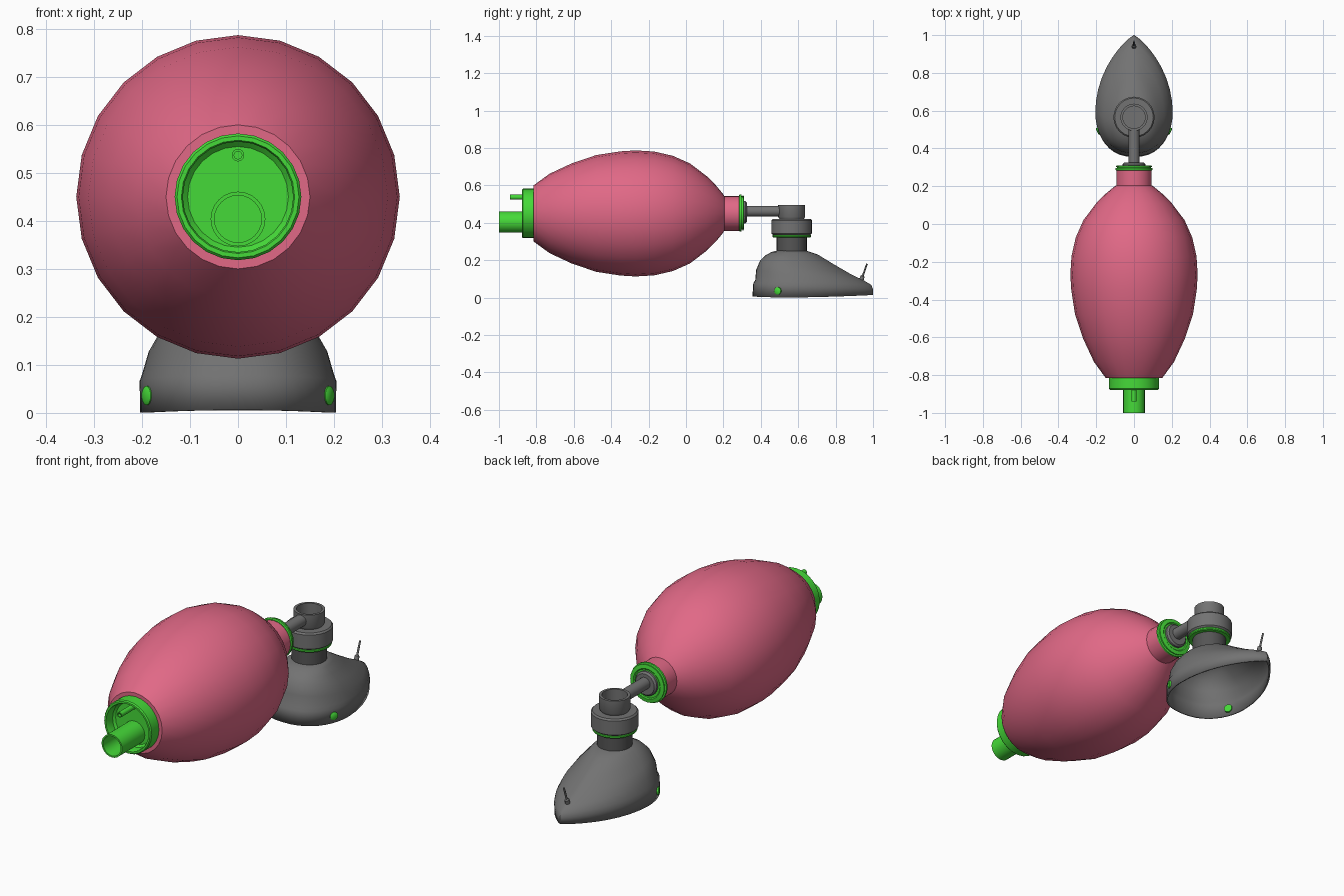
import bpy, bmesh, math
from mathutils import Matrix, Vector

if "Cube" in bpy.data.objects:
    bpy.data.objects.remove(bpy.data.objects["Cube"])


def material(name, rgb):
    m = bpy.data.materials.new(name)
    m.diffuse_color = (*rgb, 1)
    m.use_nodes = True
    m.node_tree.nodes["Principled BSDF"].inputs["Base Color"].default_value = m.diffuse_color
    return m


PINK = material("pink_rubber", (0.75, 0.14, 0.24))
GREEN = material("green_plastic", (0.06, 0.70, 0.04))
DARK = material("dark_grey", (0.09, 0.09, 0.09))
GREY = material("grey", (0.17, 0.17, 0.17))


def loft(name, rings, mat, matrix=Matrix(), angle=35):
    """Skin equal-length closed rings of points."""
    bm = bmesh.new()
    loops = [[bm.verts.new(matrix @ Vector(p)) for p in ring] for ring in rings]
    n = len(loops[0])
    for a, b in zip(loops, loops[1:]):
        for i in range(n):
            j = (i + 1) % n
            bm.faces.new((a[i], a[j], b[j], b[i]))
    bmesh.ops.remove_doubles(bm, verts=bm.verts, dist=1e-5)
    bmesh.ops.recalc_face_normals(bm, faces=bm.faces)
    me = bpy.data.meshes.new(name)
    bm.to_mesh(me)
    bm.free()
    ob = bpy.data.objects.new(name, me)
    bpy.context.collection.objects.link(ob)
    if mat:
        me.materials.append(mat)
    bpy.ops.object.select_all(action='DESELECT')
    ob.select_set(True)
    bpy.context.view_layer.objects.active = ob
    bpy.ops.object.shade_smooth_by_angle(angle=math.radians(angle))
    return ob


def lathe(name, profile, mat, origin=(0, 0, 0), direction=(0, 0, 1), sides=24):
    """Revolve (radius, distance) points about a direction through origin."""
    rings = [[(r * math.cos(2 * math.pi * i / sides), r * math.sin(2 * math.pi * i / sides), h)
              for i in range(sides)] for r, h in profile]
    rot = Vector((0, 0, 1)).rotation_difference(Vector(direction)).to_matrix().to_4x4()
    return loft(name, rings, mat, Matrix.Translation(origin) @ rot)


Y = (0, 1, 0)

# squeeze bag with neck
lathe("bag", [(0, -.815), (.15, -.815), (.212, -.73), (.268, -.61), (.312, -.48), (.332, -.35),
              (.337, -.27), (.331, -.17), (.308, -.07), (.268, .02), (.2, .11), (.15, .16),
              (.108, .195), (.093, .205), (.093, .287), (0, .287)], PINK, (0, 0, .45), Y)

# rear inlet cap, main inlet tube and small oxygen nipple
lathe("inlet_cap", [(0, -.81), (.132, -.81), (.132, -.872), (.127, -.878), (.118, -.878),
                    (.115, -.872), (.115, -.83), (.105, -.82), (0, -.82)], GREEN, (0, 0, .45), Y)
for name, r, ri, front, z in (("inlet_tube", .057, .049, -1.0, .404),
                              ("oxygen_nipple", .013, .008, -.94, .537)):
    lathe(name, [(r, -.815), (r, front), (ri, front), (ri, -.822), (0, -.822)],
          GREEN, (0, 0, z), Y)

# neck flange
lathe("neck_flange", [(0, .283), (.094, .283), (.099, .287), (.099, .296), (.09, .298),
                      (.09, .301), (.094, .303), (.094, .308), (.075, .311), (.07, .307),
                      (0, .307)], GREEN, (0, 0, .453), Y)

# connecting pipe
lathe("connector_base", [(0, .3), (.06, .3), (.06, .317), (.052, .326), (0, .326)],
      GREY, (0, 0, .456), Y)
lathe("connector_pipe", [(0, .31), (.029, .31), (.029, .505), (0, .505)], GREY, (0, 0, .462), Y)

# patient valve stack
C = (0, .565, 0)
lathe("valve_body", [(0, .43), (.059, .43), (.059, .496), (.072, .496), (.072, .432), (.066, .421),
                     (.102, .421), (.109, .413), (.109, .343), (.1, .335), (0, .335)], GREY, C)
lathe("valve_ring", [(0, .337), (.1, .337), (.103, .333), (.103, .326), (.1, .322), (0, .322)],
      GREEN, C)
lathe("mask_collar", [(0, .325), (.081, .325), (.081, .24), (0, .24)], DARK, C)


# face mask: teardrop sections lofted from rim to collar
def teardrop(back, front, width, z_back, z_front, power, dip=0, n=40):
    mid = back + (front - back) * (.36 if power > 1.05 else .5)
    pts = []
    for i in range(n):
        t = 2 * math.pi * i / n
        s, c = math.sin(t), math.cos(t)
        y = mid + c * (front - mid if c > 0 else mid - back)
        p = 1 if power == 1 else (power if c > 0 else .85)
        x = math.copysign(width * abs(s) ** p, s)
        f = (y - back) / (front - back)
        pts.append((x, y, z_back + (z_front - z_back) * f - dip * s * s))
    return pts


mask = loft("mask", [teardrop(*a) for a in (
    (.355, 1.0, .204, .006, .014, 1.65, .008),
    (.36, 1.0, .205, .078, .045, 1.65),
    (.370, .99, .199, .092, .068, 1.6),
    (.375, .95, .186, .148, .092, 1.5),
    (.396, .88, .160, .198, .126, 1.4),
    (.425, .79, .130, .226, .178, 1.3),
    (.458, .705, .102, .244, .230, 1.1),
    (.485, .645, .080, .251, .250, 1),
    (.555, .575, .010, .251, .251, 1))], GREY, angle=45)
shell = mask.modifiers.new("thickness", 'SOLIDIFY')
shell.thickness = .008
shell.offset = -1

# side buttons on the mask
for name, s in (("left_button", -1), ("right_button", 1)):
    d = Vector((s * .88, -.47, 0))
    lathe(name, [(0, -.016), (.02, -.016), (.02, .006), (.014, .010), (0, .010)],
          GREEN, (s * .186, .492, .036), d, 16)

# inflation port at the mask tip
lathe("mask_port", [(0, -.03), (.013, -.03), (.011, .004), (.005, .01), (.0045, .075), (0, .075)],
      GREY, (0, .943, .11), (0, .33, .94), 12)
